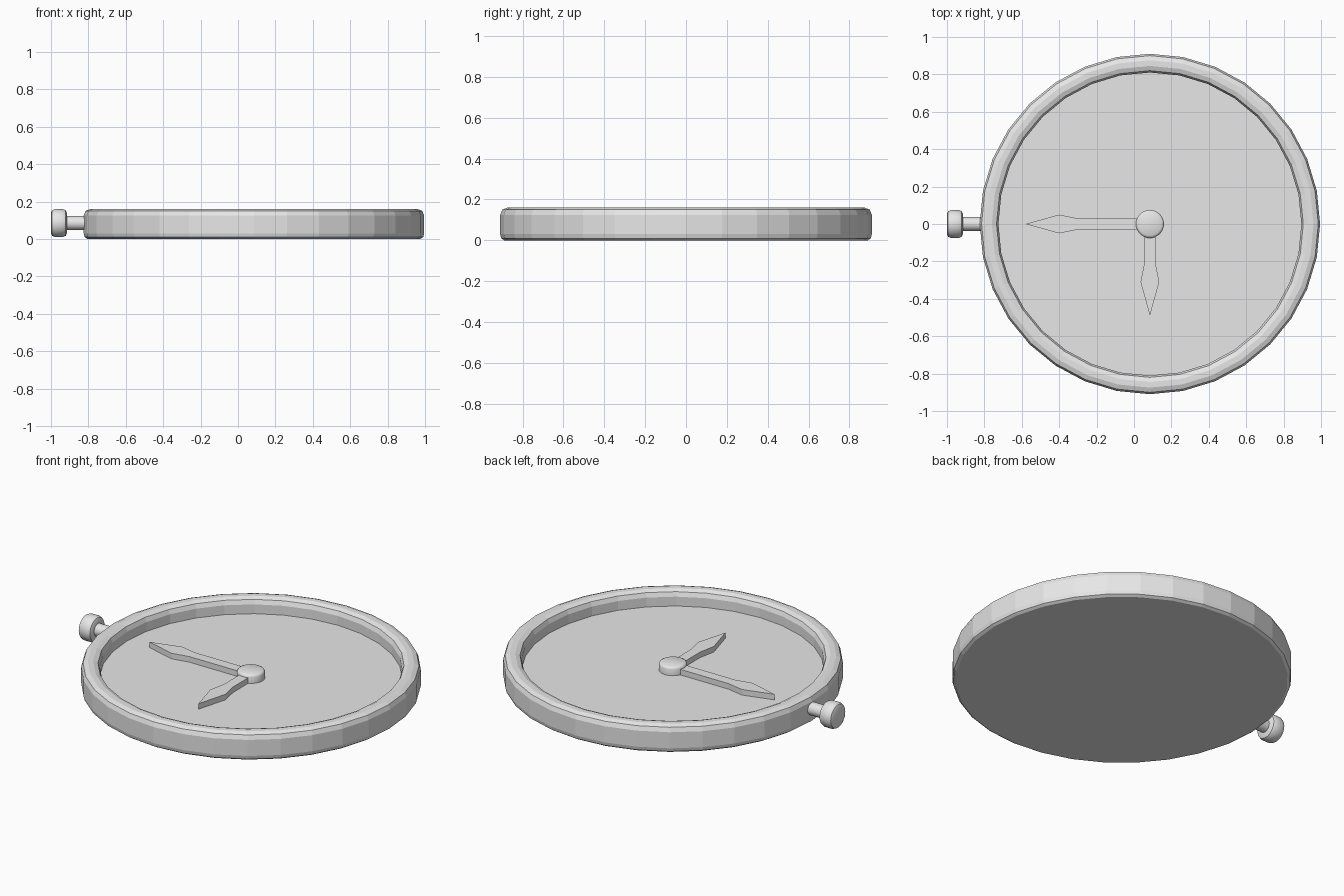
import bpy
import bmesh
from math import cos, sin, pi
from mathutils import Matrix, Vector

cube = bpy.data.objects.get("Cube")
if cube:
    bpy.data.objects.remove(cube, do_unlink=True)

CX = 0.085      # centre of the case
DIAL_Z = 0.07   # height of the dial face

grey = bpy.data.materials.new("light_grey")
grey.use_nodes = True
grey.diffuse_color = (0.8, 0.8, 0.8, 1)
grey.node_tree.nodes["Principled BSDF"].inputs["Base Color"].default_value = (0.8, 0.8, 0.8, 1)


def finish(bm, name, matrix):
    bmesh.ops.recalc_face_normals(bm, faces=bm.faces)
    mesh = bpy.data.meshes.new(name)
    bm.to_mesh(mesh)
    bm.free()
    mesh.materials.append(grey)
    obj = bpy.data.objects.new(name, mesh)
    obj.matrix_world = matrix
    bpy.context.collection.objects.link(obj)
    return obj


def lathe(name, profile, matrix, sides=32):
    """Turn a (radius, height) profile about z and cap both ends."""
    bm = bmesh.new()
    rings = [[bm.verts.new((r * sin(2 * pi * i / sides), r * cos(2 * pi * i / sides), z))
              for i in range(sides)] for r, z in profile]
    for a, b in zip(rings, rings[1:]):
        for i in range(sides):
            j = (i + 1) % sides
            bm.faces.new((a[i], a[j], b[j], b[i]))
    bm.faces.new(rings[0])
    bm.faces.new(rings[-1])
    return finish(bm, name, matrix)


def smooth(obj):
    bpy.ops.object.select_all(action='DESELECT')
    obj.select_set(True)
    bpy.context.view_layer.objects.active = obj
    bpy.ops.object.shade_smooth_by_angle(angle=0.6)


def hand(name, length, turn):
    """Spear-shaped hand pointing along +x before turning."""
    half = [(0.04, 0.03), (length - 0.28, 0.03), (length - 0.18, 0.05)]
    outline = half + [(length, 0)] + [(x, -y) for x, y in reversed(half)]
    bm = bmesh.new()
    face = bm.faces.new([bm.verts.new((x, y, 0)) for x, y in outline])
    new = bmesh.ops.extrude_face_region(bm, geom=[face])["geom"]
    bmesh.ops.translate(bm, vec=Vector((0, 0, 0.033)),
                        verts=[v for v in new if isinstance(v, bmesh.types.BMVert)])
    place = Matrix.Translation((CX, 0, DIAL_Z)) @ Matrix.Rotation(turn, 4, 'Z')
    return finish(bm, name, place)


# Case with rounded rim and recessed dial
lathe("case_and_dial", [
    (0.89, 0), (0.905, 0.01), (0.91, 0.03),
    (0.91, 0.125), (0.9, 0.15), (0.875, 0.16),
    (0.845, 0.16), (0.82, 0.15), (0.81, 0.125), (0.81, DIAL_Z),
], Matrix.Translation((CX, 0, 0)))

# Hands and centre hub
hand("minute_hand", 0.665, pi)
hand("hour_hand", 0.49, -pi / 2)
smooth(lathe("hub", [
    (0.075, 0), (0.075, 0.037), (0.071, 0.045), (0.062, 0.05),
], Matrix.Translation((CX, 0, DIAL_Z))))

# Winding crown on its stem, pointing along -x
side = Matrix.Translation((-1, 0, 0.085)) @ Matrix.Rotation(pi / 2, 4, 'Y')
smooth(lathe("crown_stem", [(0.037, 0.05), (0.037, 0.2)], side))
smooth(lathe("crown_knob", [
    (0.055, 0), (0.068, 0.006), (0.075, 0.022),
    (0.075, 0.063), (0.068, 0.079), (0.055, 0.085),
], side))
